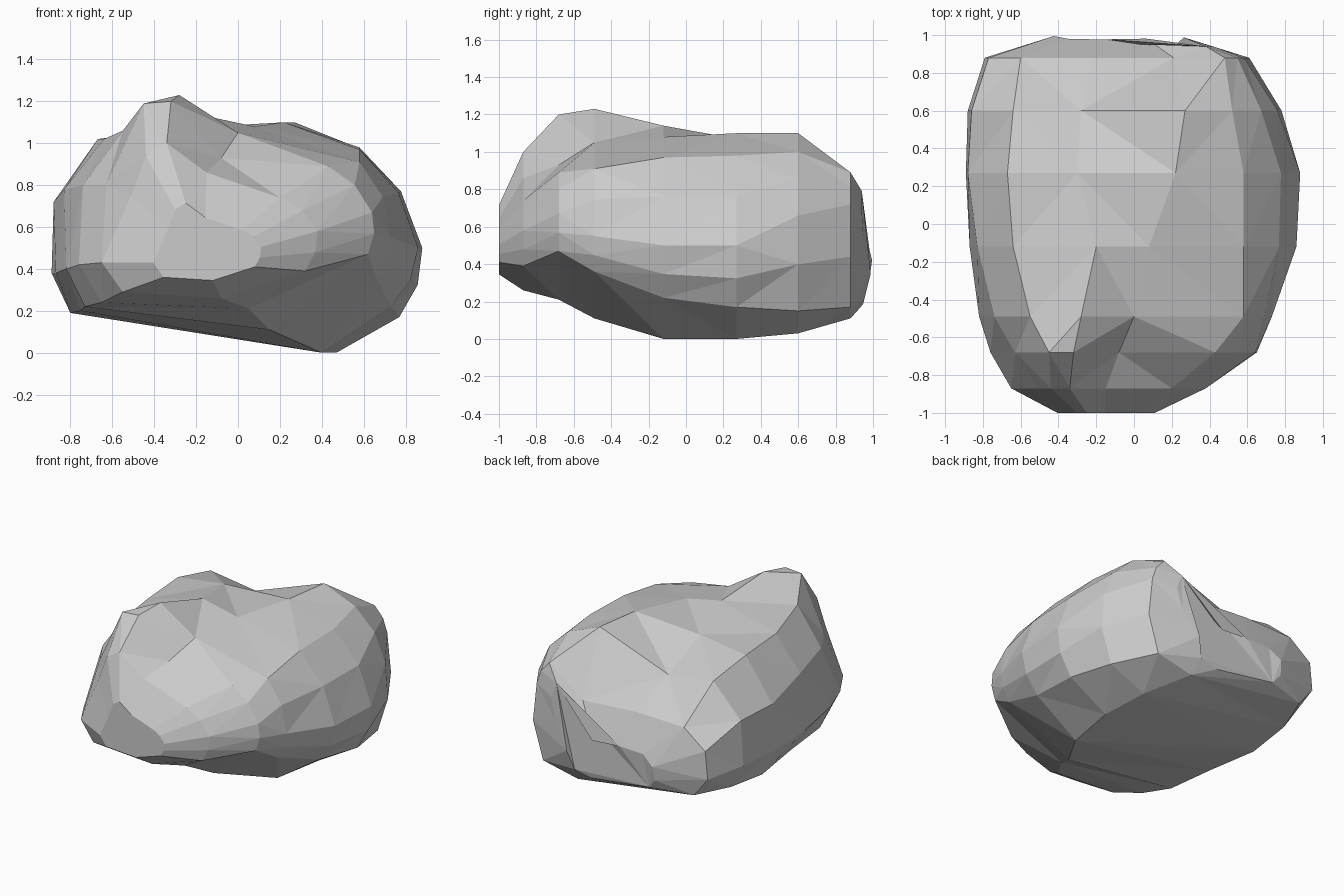
import bpy, bmesh
from mathutils import Vector

if "Cube" in bpy.data.objects:
    bpy.data.objects.remove(bpy.data.objects["Cube"])

# Cross-sections along y: (y, ten x/z points from left side, over the top, to the underside)
SECTIONS = [
    (-.87, [(-.65, .43), (-.51, .75), (-.44, .94), (-.34, 1.0), (-.15, .86),
            (.20, .74), (.38, .58), (.32, .39), (-.08, .26), (-.55, .29)]),
    (-.68, [(-.76, .42), (-.63, .80), (-.45, 1.19), (-.32, 1.2), (-.08, .93),
            (.43, .89), (.64, .67), (.62, .47), (.05, .21), (-.65, .24)]),
    (-.49, [(-.82, .40), (-.74, .80), (-.55, 1.06), (-.28, 1.23), (0, 1.05),
            (.58, .91), (.73, .55), (.66, .36), (.15, .11), (-.73, .22)]),
    (-.12, [(-.87, .38), (-.83, .78), (-.64, 1.02), (-.20, 1.14), (.08, 1.08),
            (.58, .97), (.86, .50), (.73, .22), (.40, 0), (-.75, .20)]),
    (.27, [(-.89, .38), (-.88, .72), (-.67, 1.02), (-.30, 1.07), (.22, 1.1),
           (.58, .98), (.88, .50), (.77, .17), (.47, 0), (-.80, .19)]),
    (.60, [(-.88, .40), (-.86, .72), (-.64, .95), (-.28, .90), (.27, 1.1),
           (.52, 1.0), (.76, .66), (.70, .15), (.42, .03), (-.78, .22)]),
    (.88, [(-.79, .38), (-.77, .58), (-.60, .71), (-.22, .72), (.21, .69),
           (.48, .89), (.58, .72), (.53, .17), (.25, .11), (-.68, .24)]),
]


def shrink(points, centre, factor):
    cx, cz = centre
    return [(cx + (x - cx) * factor, cz + (z - cz) * factor) for x, z in points]


def bulge(a, b, amount=.10):
    """Midpoint of an edge, pushed outward so the flank is rounder."""
    a, b = Vector(a), Vector(b)
    d = b - a
    return (a + b) / 2 + Vector((-d.y, d.x)) * amount


# Blunt ends are smaller copies of the first and last sections
front = (-1.0, shrink(SECTIONS[0][1], (-.16, .43), .50))
back = (1.0, shrink(SECTIONS[-1][1], (-.08, .26), .50))

bm = bmesh.new()
rings = []
for y, p in [front, *SECTIONS, back]:
    # Extra columns above and below the widest line of the right flank
    pts = p[:6] + [bulge(p[5], p[6])] + [p[6]] + [bulge(p[6], p[7])] + p[7:]
    rings.append([bm.verts.new((x, y, z)) for x, z in pts])
count = len(rings[0])
for a, b in zip(rings, rings[1:]):
    for i in range(count):
        j = (i + 1) % count
        bm.faces.new((a[i], a[j], b[j], b[i]))
bm.faces.new(rings[0])
bm.faces.new(rings[-1])

# Round off the back end, then the lip and notch at the upper back
for v in rings[-1]:
    v.co.y -= .25 * abs(v.co.z - .40)
rings[-1][5].co = (.38, .94, .79)
rings[-1][6].co = (.42, .94, .68)
rings[-1][7].co = (.38, .95, .52)

# Flat triangular facets instead of twisted quads
bmesh.ops.triangulate(bm, faces=bm.faces, quad_method='SHORT_EDGE')
bmesh.ops.recalc_face_normals(bm, faces=bm.faces)

# Faceted boulder
mesh = bpy.data.meshes.new("boulder")
bm.to_mesh(mesh)
bm.free()
boulder = bpy.data.objects.new("boulder", mesh)
bpy.context.collection.objects.link(boulder)
